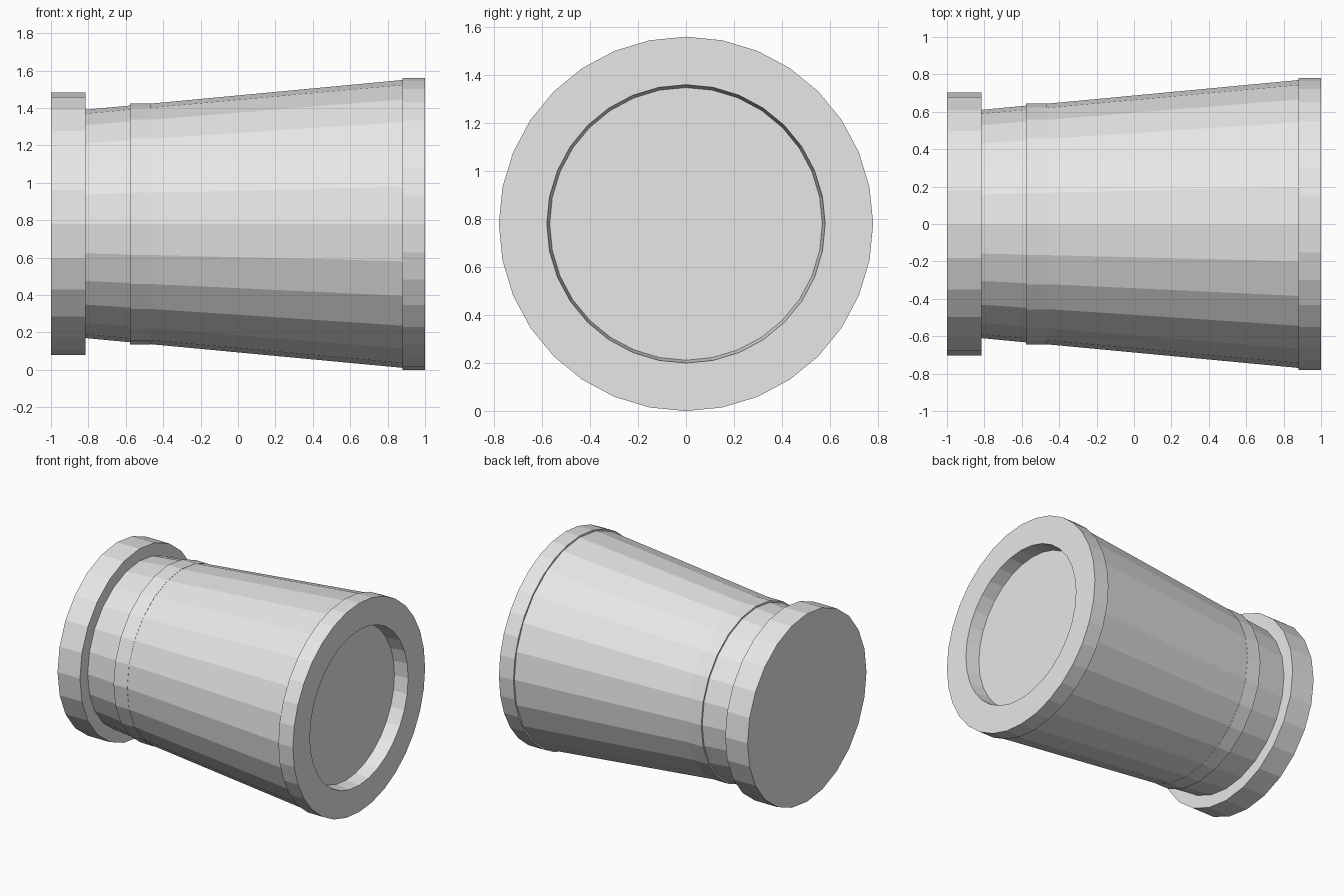
import bpy, bmesh, math

if "Cube" in bpy.data.objects:
    bpy.data.objects.remove(bpy.data.objects["Cube"])

AXIS_Z = 0.78  # height of the horizontal axis

grey = bpy.data.materials.new("light grey")
grey.diffuse_color = (0.8, 0.8, 0.8, 1)
grey.use_nodes = True
grey.node_tree.nodes["Principled BSDF"].inputs["Base Color"].default_value = grey.diffuse_color


def lathe(name, profile, sides):
    """Spin (x, radius) points about the x axis; the two ends are capped."""
    bm = bmesh.new()
    rings = []
    for x, r in profile:
        rings.append([bm.verts.new((x,
                                    r * math.cos(2 * math.pi * i / sides),
                                    AXIS_Z + r * math.sin(2 * math.pi * i / sides)))
                      for i in range(sides)])
    for a, b in zip(rings, rings[1:]):
        for i in range(sides):
            j = (i + 1) % sides
            bm.faces.new((a[i], a[j], b[j], b[i]))
    bm.faces.new(rings[0])
    bm.faces.new(rings[-1])
    bmesh.ops.recalc_face_normals(bm, faces=bm.faces)
    mesh = bpy.data.meshes.new(name)
    bm.to_mesh(mesh)
    bm.free()
    mesh.materials.append(grey)
    obj = bpy.data.objects.new(name, mesh)
    bpy.context.collection.objects.link(obj)
    return obj


# Closed rear cap
lathe("rear_cap", [(-1.0, 0.702), (-0.815, 0.702)], 24)
# Tapered main barrel
lathe("barrel", [(-0.83, 0.609), (0.885, 0.77)], 24)
# Slim band around the narrow end
lathe("band", [(-0.577, 0.645), (-0.465, 0.645)], 24)
# Front rim with its shallow recessed disc
lathe("front_rim", [(0.88, 0.78), (1.0, 0.78), (1.0, 0.58), (0.895, 0.568)], 32)
